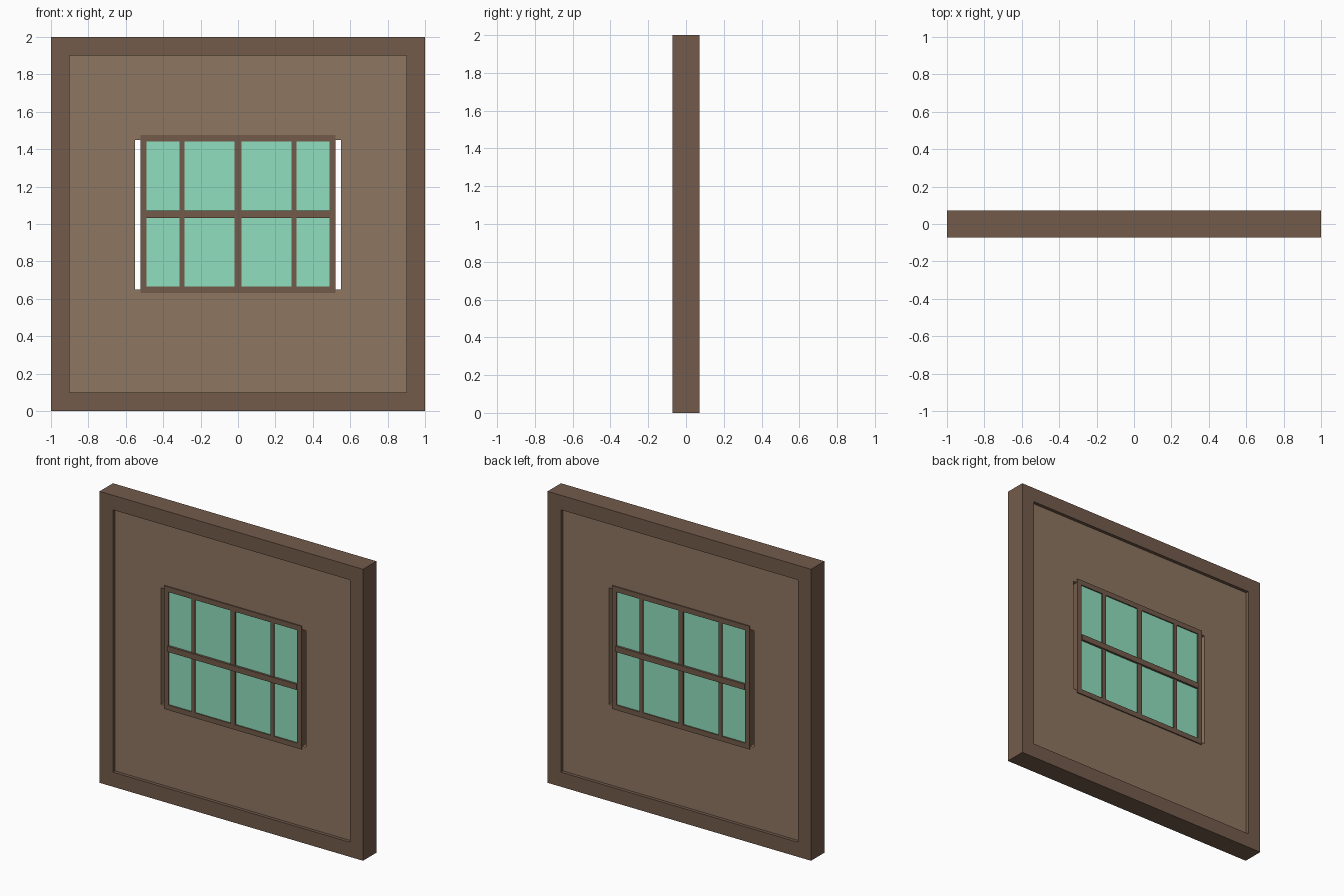
import bpy, bmesh

if "Cube" in bpy.data.objects:
    bpy.data.objects.remove(bpy.data.objects["Cube"])


def material(name, rgb):
    m = bpy.data.materials.new(name)
    # displayed colour to linear
    m.diffuse_color = (*[c ** 2.2 for c in rgb], 1)
    m.use_nodes = True
    m.node_tree.nodes["Principled BSDF"].inputs["Base Color"].default_value = m.diffuse_color
    return m


DARK = material("dark_wood", (0.45, 0.36, 0.30))
WALL = material("wall_wood", (0.55, 0.46, 0.38))
GLASS = material("green_glass", (0.56, 0.87, 0.74))


def finish(name, bm, mat):
    me = bpy.data.meshes.new(name)
    bmesh.ops.recalc_face_normals(bm, faces=bm.faces)
    bm.to_mesh(me)
    bm.free()
    me.materials.append(mat)
    ob = bpy.data.objects.new(name, me)
    bpy.context.collection.objects.link(ob)
    return ob


def box(name, x0, x1, z0, z1, d, mat):
    """Box centred on y = 0 with half depth d."""
    bm = bmesh.new()
    bmesh.ops.create_cube(bm, size=1)
    for v in bm.verts:
        v.co.x = x1 if v.co.x > 0 else x0
        v.co.y = d if v.co.y > 0 else -d
        v.co.z = z1 if v.co.z > 0 else z0
    return finish(name, bm, mat)


def ring(name, outer, inner, d, mat):
    """Rectangular frame from two (half width, z0, z1) outlines."""
    bm = bmesh.new()

    def loop(o, y):
        w, a, b = o
        return [bm.verts.new((x, y, z)) for x, z in ((-w, a), (w, a), (w, b), (-w, b))]

    loops = [loop(outer, -d), loop(inner, -d), loop(inner, d), loop(outer, d)]
    for k in range(4):
        p, q = loops[k], loops[(k + 1) % 4]
        for i in range(4):
            j = (i + 1) % 4
            bm.faces.new((p[i], p[j], q[j], q[i]))
    return finish(name, bm, mat)


# Outer border and recessed wall with the window opening
ring("outer_frame", (1, 0, 2), (0.9, 0.1, 1.9), 0.0725, DARK)
ring("wall_panel", (0.9, 0.1, 1.9), (0.55, 0.65, 1.45), 0.05, WALL)

# Window frame, slightly narrower than the opening
ring("window_frame", (0.522, 0.63, 1.475), (0.488, 0.665, 1.44), 0.058, DARK)
box("window_glass", -0.488, 0.488, 0.665, 1.44, 0.05, GLASS)

# Glazing bars
for name, x, w in (("left_bar", -0.3, 0.014), ("centre_bar", 0, 0.018), ("right_bar", 0.3, 0.014)):
    box(name, x - w, x + w, 0.665, 1.44, 0.058, DARK)
box("cross_bar", -0.488, 0.488, 1.032, 1.071, 0.065, DARK)
